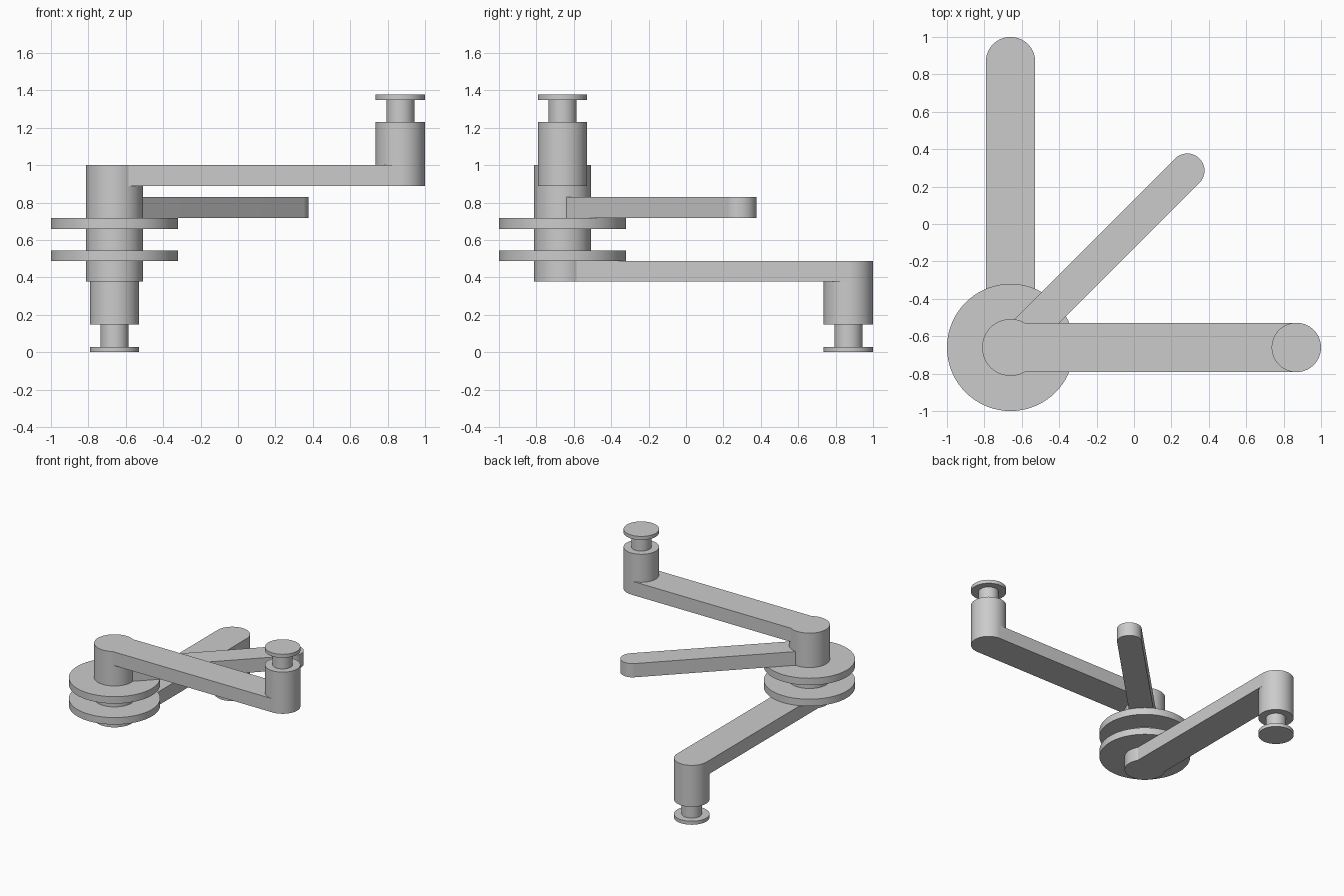
import bpy, bmesh, math

if "Cube" in bpy.data.objects:
    bpy.data.objects.remove(bpy.data.objects["Cube"])

grey = bpy.data.materials.new("light_grey")
grey.diffuse_color = (0.6, 0.6, 0.6, 1.0)
grey.use_nodes = True
grey.node_tree.nodes["Principled BSDF"].inputs["Base Color"].default_value = grey.diffuse_color

AXIS = -0.66      # x and y of the main pivot
REACH = 1.528     # pivot to pin on the long arms
R_ARM = 0.132


def finish(bm, name):
    """Turn a bmesh into a smooth-shaded object with sharp rims."""
    bmesh.ops.recalc_face_normals(bm, faces=bm.faces)
    me = bpy.data.meshes.new(name)
    bm.to_mesh(me)
    bm.free()
    ob = bpy.data.objects.new(name, me)
    bpy.context.collection.objects.link(ob)
    me.materials.append(grey)
    bpy.ops.object.select_all(action='DESELECT')
    ob.select_set(True)
    bpy.context.view_layer.objects.active = ob
    bpy.ops.object.shade_smooth_by_angle(angle=math.radians(30))
    return ob


def prism(name, outline, z0, z1):
    bm = bmesh.new()
    face = bm.faces.new([bm.verts.new((x, y, z0)) for x, y in outline])
    top = bmesh.ops.extrude_face_region(bm, geom=[face])["geom"]
    for v in top:
        if isinstance(v, bmesh.types.BMVert):
            v.co.z = z1
    return finish(bm, name)


def disc(name, x, y, r, z0, z1, n=72):
    pts = [(x + r * math.cos(2 * math.pi * i / n), y + r * math.sin(2 * math.pi * i / n))
           for i in range(n)]
    return prism(name, pts, z0, z1)


def arm(name, angle, length, r, z0, z1, n=36):
    """Straight bar from the pivot with a half-round outer end."""
    local = [(0, -r)]
    for i in range(n + 1):
        a = -math.pi / 2 + math.pi * i / n
        local.append((length + r * math.cos(a), r * math.sin(a)))
    local.append((0, r))
    c, s = math.cos(angle), math.sin(angle)
    pts = [(AXIS + c * u - s * v, AXIS + s * u + c * v) for u, v in local]
    return prism(name, pts, z0, z1)


# Pivot column with two flange discs
disc("pivot_column", AXIS, AXIS, 0.152, 0.377, 1.0)
disc("lower_flange", AXIS, AXIS, 0.34, 0.488, 0.545)
disc("upper_flange", AXIS, AXIS, 0.34, 0.66, 0.717)

# Three arms
arm("lower_arm", math.pi / 2, REACH, R_ARM, 0.377, 0.488)
arm("middle_arm", math.pi / 4, 0.945 * math.sqrt(2), 0.092, 0.717, 0.83)
arm("upper_arm", 0, REACH, R_ARM, 0.888, 1.0)

# End posts: barrel, thin neck and cap, pointing down and up
for side, x, y, start, sign in (("lower", AXIS, AXIS + REACH, 0.377, -1),
                                ("upper", AXIS + REACH, AXIS, 1.0, 1)):
    for part, r, a, b in (("barrel", R_ARM, 0.0, 0.23),
                          ("neck", 0.075, 0.23, 0.348),
                          ("cap", R_ARM, 0.348, 0.377)):
        z = sorted((start + sign * a, start + sign * b))
        disc(f"{side}_post_{part}", x, y, r, z[0], z[1])
